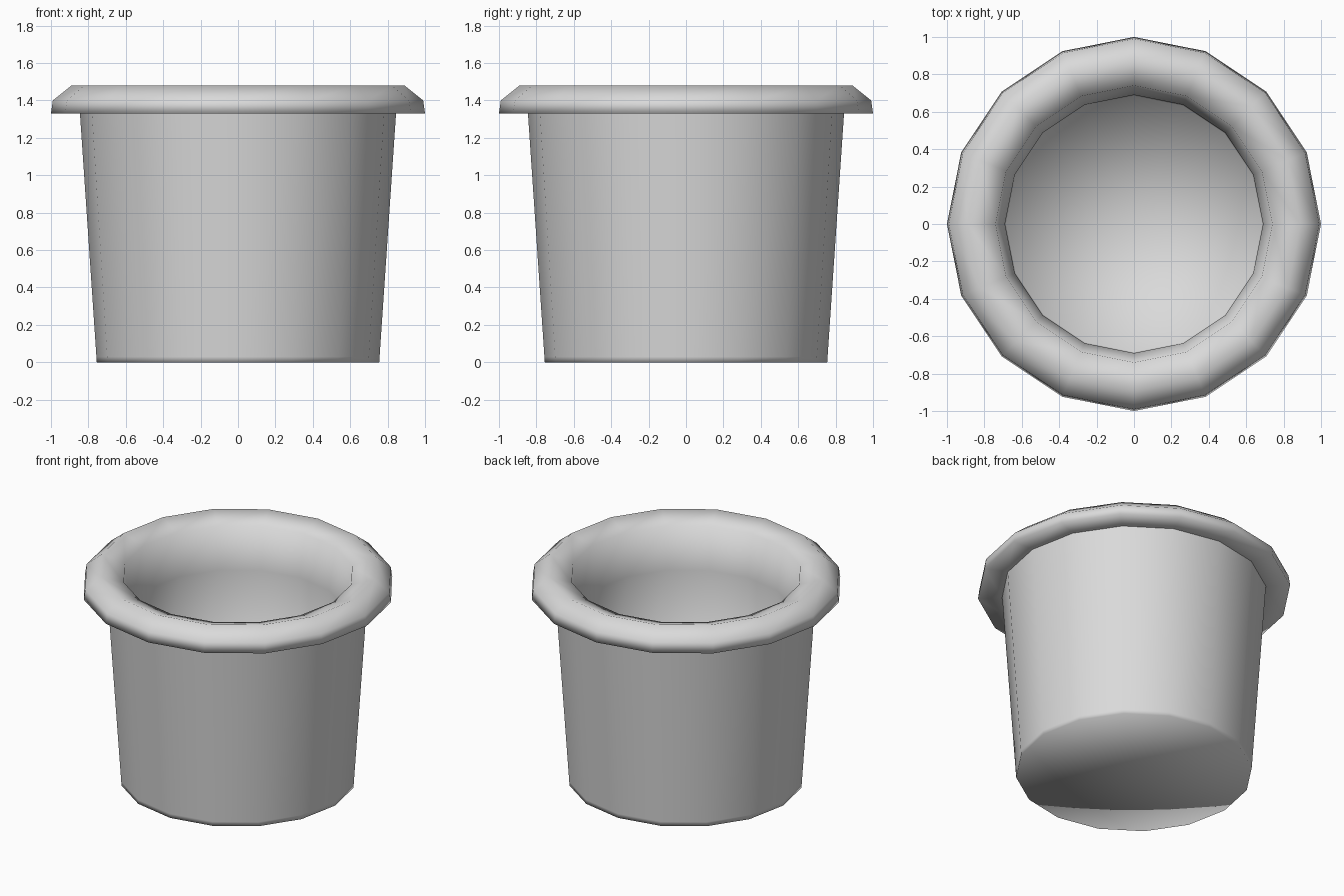
import bpy
import bmesh
from math import cos, sin, tau

SIDES = 16

old = bpy.data.objects.get("Cube")
if old:
    bpy.data.objects.remove(old, do_unlink=True)

# single pale grey finish
grey = bpy.data.materials.new("pale_grey")
grey.use_nodes = True
colour = (0.7, 0.7, 0.7, 1.0)
grey.diffuse_color = colour
grey.node_tree.nodes["Principled BSDF"].inputs["Base Color"].default_value = colour


def lathe(name, profile, cap_start=False, cap_end=False):
    """Turn a (radius, height) profile, listed outside-up then inside-down."""
    bm = bmesh.new()
    rings = []
    for r, z in profile:
        rings.append([bm.verts.new((r * cos(tau * i / SIDES), r * sin(tau * i / SIDES), z))
                      for i in range(SIDES)])
    for low, high in zip(rings, rings[1:]):
        for i in range(SIDES):
            j = (i + 1) % SIDES
            bm.faces.new((low[i], low[j], high[j], high[i]))
    caps = []
    if cap_start:
        caps.append(bm.faces.new(rings[0][::-1]))
    if cap_end:
        caps.append(bm.faces.new(rings[-1]))
    bmesh.ops.poke(bm, faces=caps)
    for face in bm.faces:
        face.smooth = True
    mesh = bpy.data.meshes.new(name)
    bm.to_mesh(mesh)
    bm.free()
    mesh.materials.append(grey)
    obj = bpy.data.objects.new(name, mesh)
    bpy.context.collection.objects.link(obj)
    return obj


# tapered outer wall with a closed base and a tight ring near the foot
lathe("pot_body", [(0.755, 0), (0.757, 0.03), (0.845, 1.33)], cap_start=True)

# overhanging rim, curving into the hollow and down to the inner floor
lathe("rim_and_hollow", [(0.845, 1.33), (1.0, 1.33), (0.99, 1.40), (0.89, 1.48),
                         (0.74, 1.43), (0.69, 1.14), (0.685, 0.06)], cap_end=True)
